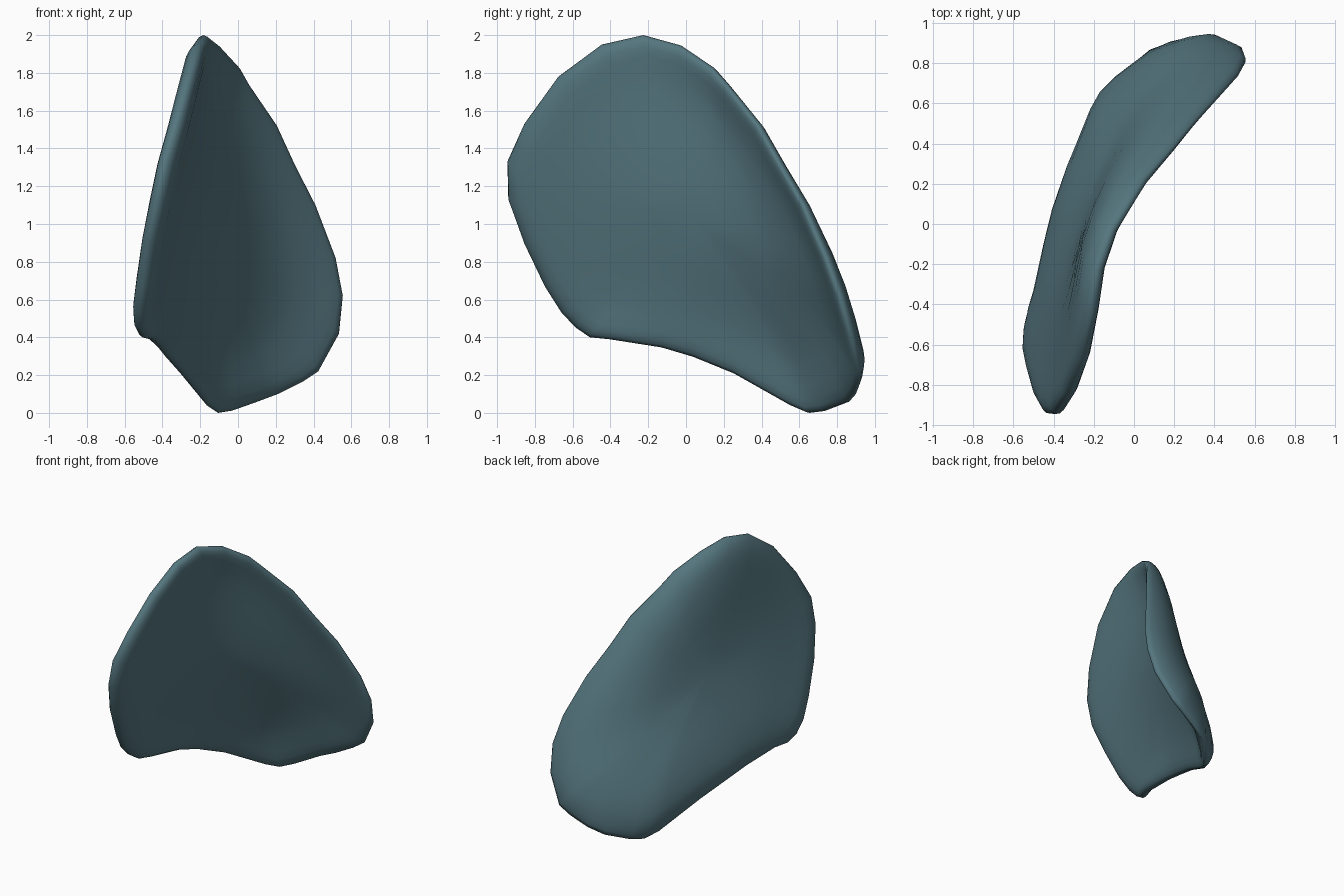
import bpy, bmesh, math
from mathutils import Vector

if "Cube" in bpy.data.objects:
    bpy.data.objects.remove(bpy.data.objects["Cube"])

# Rim of the curved plate, clockwise from the peak: (x, y, z)
RIM = [(-.20, -.22, 2), (-.13, -.02, 1.945), (-.02, .15, 1.83), (.03, .23, 1.74),
       (.18, .40, 1.525), (.28, .52, 1.31), (.39, .64, 1.10), (.50, .76, .82), (.54, .83, .62),
       (.52, .885, .42), (.41, .935, .22), (.32, .93, .165), (.19, .905, .10),
       (.07, .87, .06), (-.06, .74, .01), (-.12, .66, 0), (-.18, .57, .04),
       (-.32, .27, .21), (-.40, .05, .30), (-.44, -.12, .35), (-.48, -.40, .39),
       (-.52, -.50, .40), (-.55, -.57, .45), (-.55, -.65, .53), (-.53, -.74, .67),
       (-.50, -.85, .90), (-.45, -.935, 1.13), (-.41, -.94, 1.33), (-.35, -.85, 1.53),
       (-.28, -.67, 1.78), (-.23, -.44, 1.95)]
N = len(RIM)
CENTRE = Vector((0, 1.05))
RINGS = [1, .99, .965, .93, .88, .8, .7, .55, .4, .2]
INNER, OUTER = .06, -.05


def sheet_x(p):
    """Depth at (y, z), blended smoothly from the rim (mean value weights)."""
    d = [Vector((y, z)) - p for _, y, z in RIM]
    half = []
    for i in range(N):
        a, b = d[i], d[(i + 1) % N]
        half.append(math.tan(math.atan2(a.x * b.y - a.y * b.x, a.dot(b)) / 2))
    w = [(half[i - 1] + half[i]) / d[i].length for i in range(N)]
    return sum(wi * r[0] for wi, r in zip(w, RIM)) / sum(w)


def sheet_normal(p):
    e = .01
    dy = (sheet_x(p + Vector((e, 0))) - sheet_x(p - Vector((e, 0)))) / (2 * e)
    dz = (sheet_x(p + Vector((0, e))) - sheet_x(p - Vector((0, e)))) / (2 * e)
    return Vector((1, -dy, -dz)).normalized()


def fullness(s):
    """Rounded edge profile: zero at the rim, full thickness inside."""
    return 1 if s < .88 else math.sqrt(max(0, 1 - ((s - .88) / .12) ** 2))


def bulge(p, s):
    """The whole plate bows outwards, more so towards the back."""
    return -(.13 + .13 * p.x) * (1 - s ** 4)


bm = bmesh.new()
rim = [bm.verts.new(r) for r in RIM]

# Inner and outer skins share the rim
for thick in (INNER, OUTER):
    def skin_vert(p, s):
        base = Vector((sheet_x(p), p.x, p.y))
        return bm.verts.new(base + sheet_normal(p) * (thick * fullness(s) + bulge(p, s)))

    prev = rim
    for s in RINGS[1:]:
        ring = [skin_vert(CENTRE.lerp(Vector((y, z)), s), s) for _, y, z in RIM]
        for i in range(N):
            j = (i + 1) % N
            bm.faces.new((prev[i], prev[j], ring[j], ring[i]))
        prev = ring
    hub = skin_vert(CENTRE, 0)
    for i in range(N):
        bm.faces.new((prev[i], prev[(i + 1) % N], hub))

bmesh.ops.recalc_face_normals(bm, faces=bm.faces)
for f in bm.faces:
    f.smooth = True
# Centre on x and y, stand on the floor
for k in range(3):
    lo = min(v.co[k] for v in bm.verts)
    hi = max(v.co[k] for v in bm.verts)
    shift = lo if k == 2 else (lo + hi) / 2
    for v in bm.verts:
        v.co[k] -= shift

mesh = bpy.data.meshes.new("curved_plate")
bm.to_mesh(mesh)
bm.free()
plate = bpy.data.objects.new("curved_plate", mesh)
bpy.context.collection.objects.link(plate)

# Dull teal colour
mat = bpy.data.materials.new("dull_teal")
mat.diffuse_color = (.09, .18, .21, 1)
mat.use_nodes = True
mat.node_tree.nodes["Principled BSDF"].inputs["Base Color"].default_value = mat.diffuse_color
mesh.materials.append(mat)
